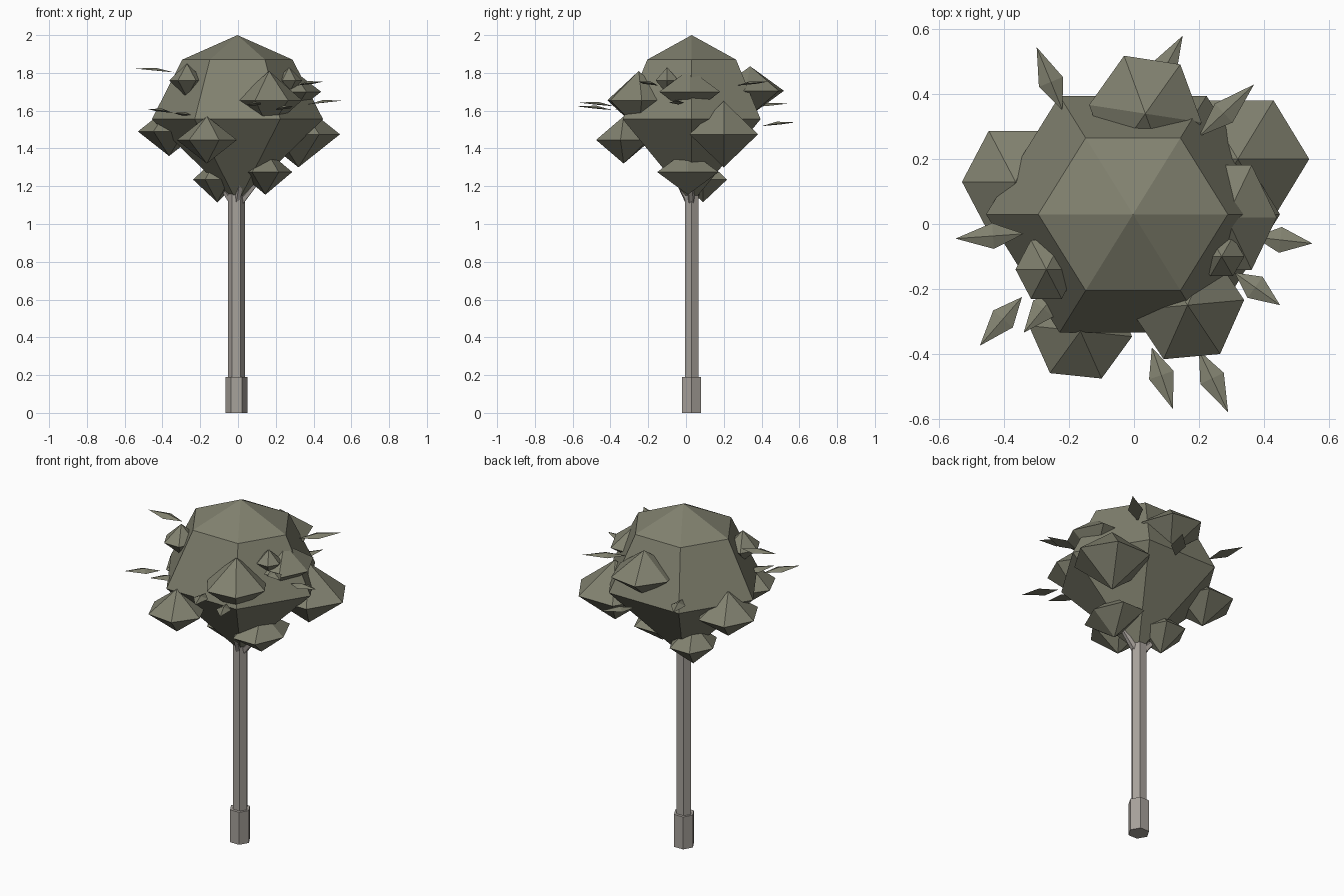
import bpy, bmesh, math
from mathutils import Vector

if "Cube" in bpy.data.objects:
    bpy.data.objects.remove(bpy.data.objects["Cube"])


def material(name, rgb):
    m = bpy.data.materials.new(name)
    m.diffuse_color = (*rgb, 1)
    m.use_nodes = True
    m.node_tree.nodes["Principled BSDF"].inputs["Base Color"].default_value = m.diffuse_color
    return m


LEAF = material("olive_foliage", (0.22, 0.22, 0.16))
BARK = material("bark", (0.39, 0.36, 0.33))


def add(name, bm, mat):
    bmesh.ops.recalc_face_normals(bm, faces=bm.faces)
    me = bpy.data.meshes.new(name)
    bm.to_mesh(me)
    bm.free()
    me.materials.append(mat)
    ob = bpy.data.objects.new(name, me)
    bpy.context.collection.objects.link(ob)
    return ob


def lathe6(name, mat, centre, rings, sy=1.0, turn=0.0):
    """Six-sided solid from (radius, z) rings; radius 0 gives a point."""
    bm = bmesh.new()
    loops = []
    for r, z in rings:
        n = 6 if r else 1
        angles = [i * math.pi / 3 + math.radians(turn) for i in range(n)]
        loops.append([bm.verts.new((centre[0] + r * math.cos(a),
                                    centre[1] + sy * r * math.sin(a), z))
                      for a in angles])
    for a, b in zip(loops, loops[1:]):
        for i in range(6):
            j = (i + 1) % 6
            if len(a) == 1:
                bm.faces.new((a[0], b[i], b[j]))
            elif len(b) == 1:
                bm.faces.new((a[i], a[j], b[0]))
            else:
                bm.faces.new((a[i], a[j], b[j], b[i]))
    for end in (loops[0], loops[-1]):
        if len(end) == 6:
            bm.faces.new(end)
    return add(name, bm, mat)


AXIS = (-0.008, 0.03)

# Trunk and its thicker foot
lathe6("trunk_foot", BARK, AXIS, [(0.058, 0), (0.058, 0.19)])
lathe6("trunk", BARK, AXIS, [(0.045, 0.15), (0.045, 1.25)], 0.9)

# Short branches under the crown
for i, tip in enumerate([(0.13, 0.02, 1.26), (-0.11, 0.08, 1.23), (0.02, -0.06, 1.26)]):
    start = Vector((*AXIS, 1.09))
    d = Vector(tip) - start
    bm = bmesh.new()
    bmesh.ops.create_cone(bm, cap_ends=True, segments=5, radius1=0.022,
                          radius2=0.012, depth=d.length)
    ob = add(f"branch_{i}", bm, BARK)
    ob.location = start + d / 2
    ob.rotation_euler = d.to_track_quat('Z', 'Y').to_euler()

# Main crown
lathe6("crown", LEAF, (-0.003, 0.03),
       [(0.04, 1.15), (0.453, 1.555), (0.292, 1.87), (0, 2.0)], 0.93)

# Foliage clumps: x, y, z, radius, half height, y stretch, turn
clumps = [
    (0.32, 0.20, 1.475, 0.22, 0.175, 0.95, 0),
    (-0.365, 0.13, 1.49, 0.165, 0.13, 1.1, 0),
    (-0.165, -0.33, 1.445, 0.16, 0.125, 1, -6),
    (0.165, -0.25, 1.655, 0.175, 0.155, 1.05, 5),
    (0.035, 0.34, 1.705, 0.175, 0.13, 1.1, -8),
    (0.285, 0.02, 1.70, 0.155, 0.12, 1.2, 0),
    (0.145, 0.01, 1.275, 0.142, 0.12, 1.32, 0),
    (-0.11, 0.09, 1.235, 0.128, 0.12, 1.15, 0),
    (-0.27, -0.14, 1.76, 0.095, 0.09, 1.1, 0),
    (0.27, -0.10, 1.76, 0.07, 0.07, 1, 0),
]
for i, (x, y, z, r, h, sy, turn) in enumerate(clumps):
    lathe6(f"foliage_clump_{i}", LEAF, (x, y),
           [(0, z - h), (r, z), (0, z + h)], sy, turn)

# Loose leaves: base x, y, tip x, y, height
leaves = [
    (-0.22, 0.35, -0.30, 0.545, 1.63), (-0.34, -0.03, -0.55, -0.045, 1.815),
    (-0.345, -0.225, -0.475, -0.375, 1.60), (0.055, -0.38, 0.12, -0.57, 1.635),
    (0.20, -0.39, 0.29, -0.58, 1.615), (0.31, -0.15, 0.45, -0.25, 1.745),
    (0.37, -0.04, 0.55, -0.06, 1.645), (0.20, 0.27, 0.37, 0.43, 1.745),
    (0.05, 0.40, 0.15, 0.58, 1.53), (-0.23, -0.20, -0.34, -0.335, 1.58),
]
for i, (bx, by, tx, ty, z) in enumerate(leaves):
    b, t = Vector((bx, by, z - 0.012)), Vector((tx, ty, z + 0.008))
    d = t - b
    side = Vector((-d.y, d.x, 0)).normalized() * 0.04
    mid = b + d * 0.45
    bm = bmesh.new()
    vb, vt, vl, vr, vm = [bm.verts.new(p) for p in (
        b, t, mid + side, mid - side, mid + Vector((0, 0, 0.015)))]
    for f in ((vb, vr, vm), (vr, vt, vm), (vt, vl, vm), (vl, vb, vm),
              (vb, vl, vt, vr)):
        bm.faces.new(f)
    add(f"leaf_{i}", bm, LEAF)
